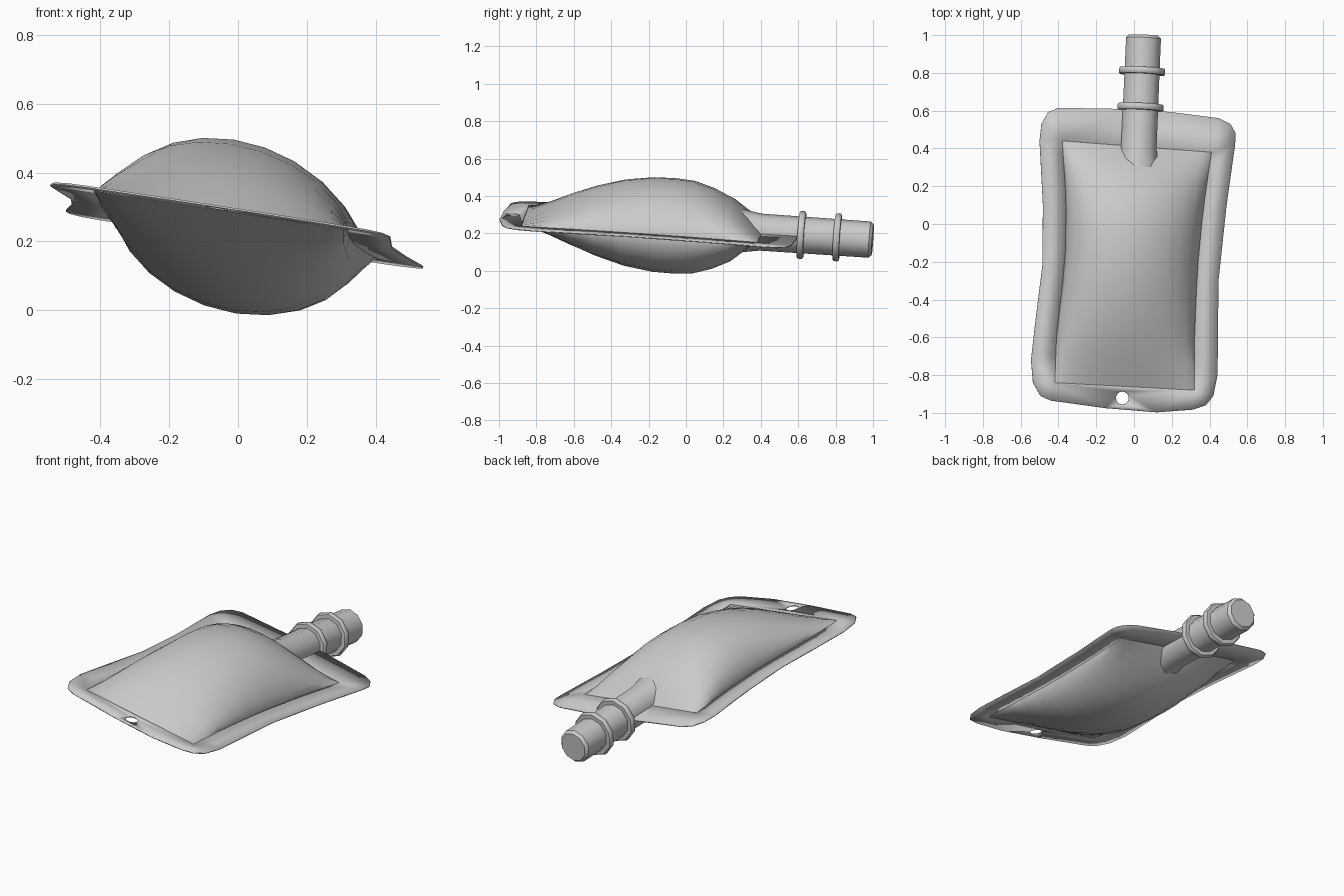
import bpy, bmesh, math
from mathutils import Vector

if "Cube" in bpy.data.objects:
    bpy.data.objects.remove(bpy.data.objects["Cube"])


def plane(x, y):
    # tilted plane the whole pouch lies in
    return 0.236 - 0.158 * x - 0.057 * y


def lerp_table(t, table):
    for (a, p), (b, q) in zip(table, table[1:]):
        if t <= b:
            return p + (q - p) * (t - a) / (b - a)
    return table[-1][1]


def finish(name, bm, angle=35):
    bmesh.ops.remove_doubles(bm, verts=bm.verts, dist=1e-5)
    bmesh.ops.recalc_face_normals(bm, faces=bm.faces)
    me = bpy.data.meshes.new(name)
    bm.to_mesh(me)
    bm.free()
    ob = bpy.data.objects.new(name, me)
    bpy.context.collection.objects.link(ob)
    bpy.ops.object.select_all(action='DESELECT')
    bpy.context.view_layer.objects.active = ob
    ob.select_set(True)
    bpy.ops.object.shade_smooth_by_angle(angle=math.radians(angle))
    return ob


# pouch body: two bulged sheets between the seam lines
LEFT = [(0, -.42), (.2, -.41), (.5, -.365), (.75, -.36), (1, -.38)]
RIGHT = [(0, .32), (.2, .32), (.5, .335), (.75, .365), (1, .41)]
BULGE = [(0, 0), (.11, .075), (.2, .13), (.3, .18), (.42, .225), (.54, .248), (.63, .25),
         (.71, .242), (.79, .21), (.87, .16), (.94, .085), (1, 0)]
COLS = 12
us = [-math.cos(math.pi * i / COLS) for i in range(COLS + 1)]


def seam(u, v):
    s = (u + 1) / 2
    x = lerp_table(v, LEFT) * (1 - s) + lerp_table(v, RIGHT) * s
    y = (-.84 + 1.28 * v) * (1 - s) + (-.88 + 1.26 * v) * s
    return x, y


bm = bmesh.new()
for side in (1, -1):
    grid = []
    for v, h in BULGE:
        row = []
        for u in us:
            x, y = seam(u, v)
            z = plane(x, y) + side * h * max(0, 1 - u * u) ** 0.55
            row.append(bm.verts.new((x, y, z)))
        grid.append(row)
    for a, b in zip(grid, grid[1:]):
        for i in range(COLS):
            bm.faces.new((a[i], a[i + 1], b[i + 1], b[i]))
finish("pouch_body", bm, 40)

# flat welded rim with a hanging hole
OUTER = [(-.40, .615), (-.455, .592), (-.49, .53), (-.50, .44), (-.482, .1), (-.485, -.22),
         (-.52, -.5), (-.545, -.72), (-.535, -.84), (-.495, -.91), (-.44, -.935), (-.15, -.975),
         (.12, -.997), (.31, -.983), (.38, -.96), (.42, -.91), (.442, -.8), (.447, -.3),
         (.49, .1), (.535, .42), (.538, .48), (.51, .53), (.45, .56), (.2, .592), (0, .608)]
vs = [v for v, _ in BULGE]
INNER = ([seam(-1, v) for v in vs] + [seam(1, v) for v in reversed(vs)])
HOLE = [(-.062 + .034 * math.cos(2 * math.pi * i / 16), -.921 + .034 * math.sin(2 * math.pi * i / 16))
        for i in range(16)]
bm = bmesh.new()
for loop in (OUTER, INNER, HOLE):
    ring = [bm.verts.new((x, y, 0)) for x, y in loop]
    for i, vert in enumerate(ring):
        bm.edges.new((vert, ring[i - 1]))
bmesh.ops.triangle_fill(bm, edges=bm.edges[:], use_beauty=True, normal=(0, 0, 1))
for vert in bm.verts:
    vert.co.z = plane(vert.co.x, vert.co.y)
rim = finish("rim", bm)
mod = rim.modifiers.new("thickness", 'SOLIDIFY')
mod.thickness = 0.006
mod.offset = 0

# spout and its two collars, turned around one slightly tilted axis
START, END = Vector((.025, .4, .207)), Vector((.051, .998, .166))
AXIS = (END - START).normalized()
ROT = AXIS.to_track_quat('Z', 'Y')
LENGTH = (END - START).length


def lathe(name, profile, sides=10):
    bm = bmesh.new()
    rings = []
    for r, d in profile:
        rings.append([bm.verts.new(START + ROT @ Vector((r * math.cos(2 * math.pi * (i + .5) / sides),
                                                         r * math.sin(2 * math.pi * (i + .5) / sides), d)))
                      for i in range(sides)])
    for a, b in zip(rings, rings[1:]):
        for i in range(sides):
            bm.faces.new((a[i - 1], a[i], b[i], b[i - 1]))
    bm.faces.new(rings[0])
    bm.faces.new(rings[-1])
    return finish(name, bm, 40)


lathe("spout", [(.125, -.2), (.115, -.1), (.099, 0), (.097, LENGTH - .016), (.082, LENGTH)])
for name, d in (("lower_collar", .218), ("upper_collar", .41)):
    lathe(name, [(.09, d - .017), (.122, d - .017), (.128, d - .01), (.128, d + .01),
                 (.122, d + .017), (.09, d + .017)])
